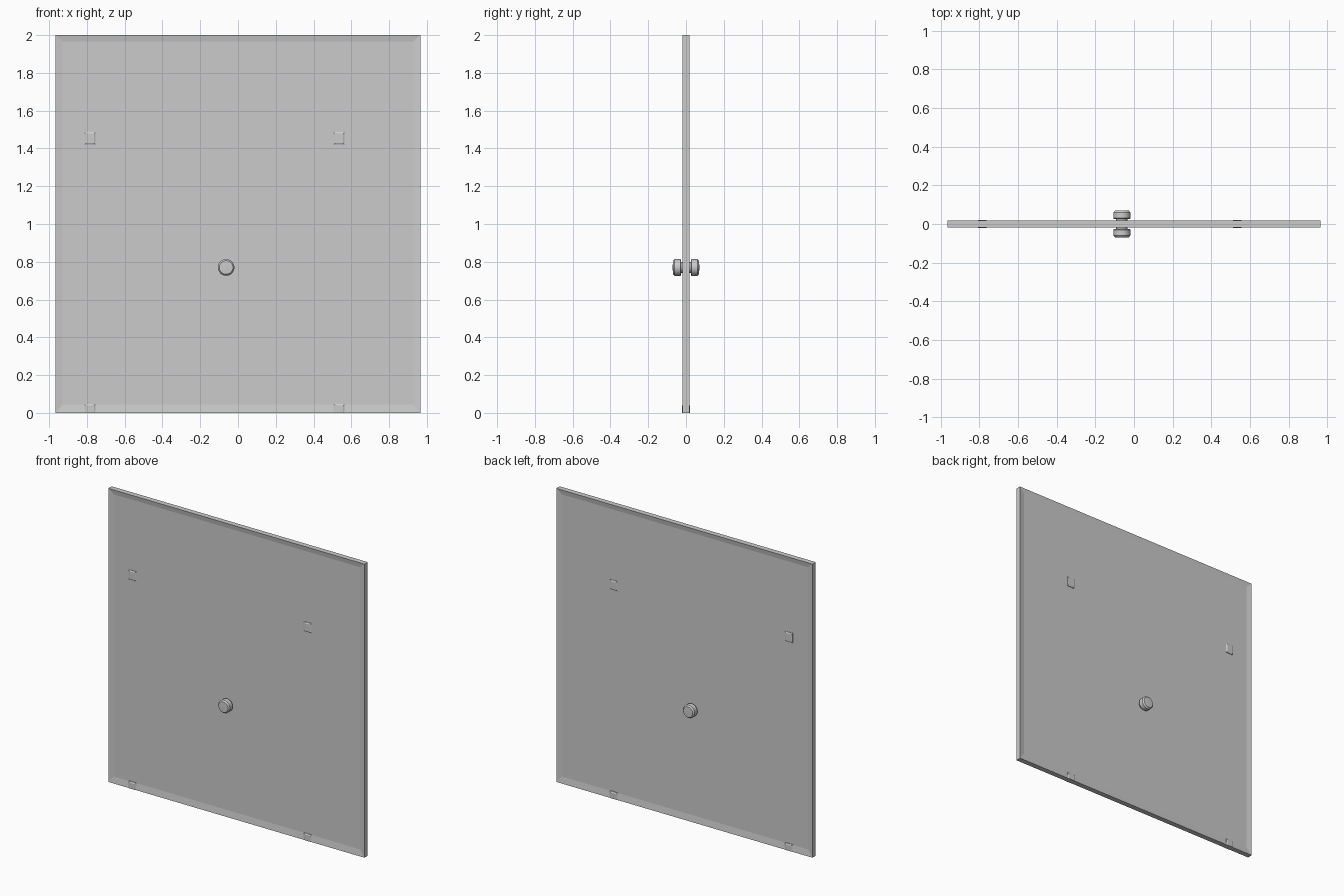
import bpy, bmesh, math

if "Cube" in bpy.data.objects:
    bpy.data.objects.remove(bpy.data.objects["Cube"])

W, H = 0.965, 2.0        # half width, height
RIM, PANE = 0.018, 0.012 # half thickness at the edge and in the middle
BAND = 0.037             # width of the sloping border


def make_object(name, bm):
    bmesh.ops.recalc_face_normals(bm, faces=bm.faces)
    mesh = bpy.data.meshes.new(name)
    bm.to_mesh(mesh)
    bm.free()
    obj = bpy.data.objects.new(name, mesh)
    bpy.context.collection.objects.link(obj)
    return obj


def rect_loop(bm, x0, x1, z0, z1, y):
    return [bm.verts.new((x, y, z)) for x, z in ((x0, z0), (x1, z0), (x1, z1), (x0, z1))]


def loft(name, loops):
    """Join rectangles (x0, x1, z0, z1, y) into a capped solid."""
    bm = bmesh.new()
    rings = [rect_loop(bm, *loop) for loop in loops]
    for a, b in zip(rings, rings[1:]):
        for i in range(4):
            j = (i + 1) % 4
            bm.faces.new((a[i], a[j], b[j], b[i]))
    bm.faces.new(rings[0])
    bm.faces.new(rings[-1])
    return make_object(name, bm)


# Glass pane: full thickness at the edge, sloping in to a thinner middle
outer = (-W, W, 0, H)
inner = (-W + BAND, W - BAND, 0.045, H - 0.033)
pane = loft("glass_pane", [(*inner, -PANE), (*outer, -RIM), (*outer, RIM), (*inner, PANE)])
glass = bpy.data.materials.new("glass")
glass.diffuse_color = (0.6, 0.6, 0.6, 0.7)
glass.use_nodes = True
glass.node_tree.nodes["Principled BSDF"].inputs["Base Color"].default_value = glass.diffuse_color
pane.data.materials.append(glass)


# Clamps: small chamfered blocks passing through the pane
def clamp(name, x, z0, z1, depth):
    r, c = 0.029, 0.008
    big = (x - r, x + r, z0, z1)
    small = (x - r + c, x + r - c, z0 + (c if z0 > 0 else 0), z1 - c)
    step = depth - 0.004
    loft(name, [(*small, -depth), (*big, -step), (*big, step), (*small, depth)])


for side, x in (("left", -0.784), ("right", 0.535)):
    clamp(f"upper_clamp_{side}", x, 1.42, 1.486, 0.019)
    clamp(f"lower_clamp_{side}", x, 0.0, 0.047, 0.020)


# Knobs: turned profile (radius, distance from the pane centre), one per side
PROFILE = [(0, 0.008), (0.03, 0.008), (0.03, 0.026), (0.041, 0.026), (0.044, 0.030),
           (0.044, 0.060), (0.036, 0.069), (0, 0.071)]


def knob(name, direction):
    bm = bmesh.new()
    verts = [bm.verts.new((r, direction * d, 0)) for r, d in PROFILE]
    edges = [bm.edges.new(pair) for pair in zip(verts, verts[1:])]
    bmesh.ops.spin(bm, geom=verts + edges, cent=(0, 0, 0), axis=(0, 1, 0),
                   angle=2 * math.pi, steps=32)
    bmesh.ops.remove_doubles(bm, verts=bm.verts, dist=1e-5)
    obj = make_object(name, bm)
    obj.location = (-0.063, 0, 0.77)
    bpy.ops.object.select_all(action='DESELECT')
    obj.select_set(True)
    bpy.context.view_layer.objects.active = obj
    bpy.ops.object.shade_smooth_by_angle(angle=math.radians(30))


knob("knob_front", -1)
knob("knob_back", 1)
